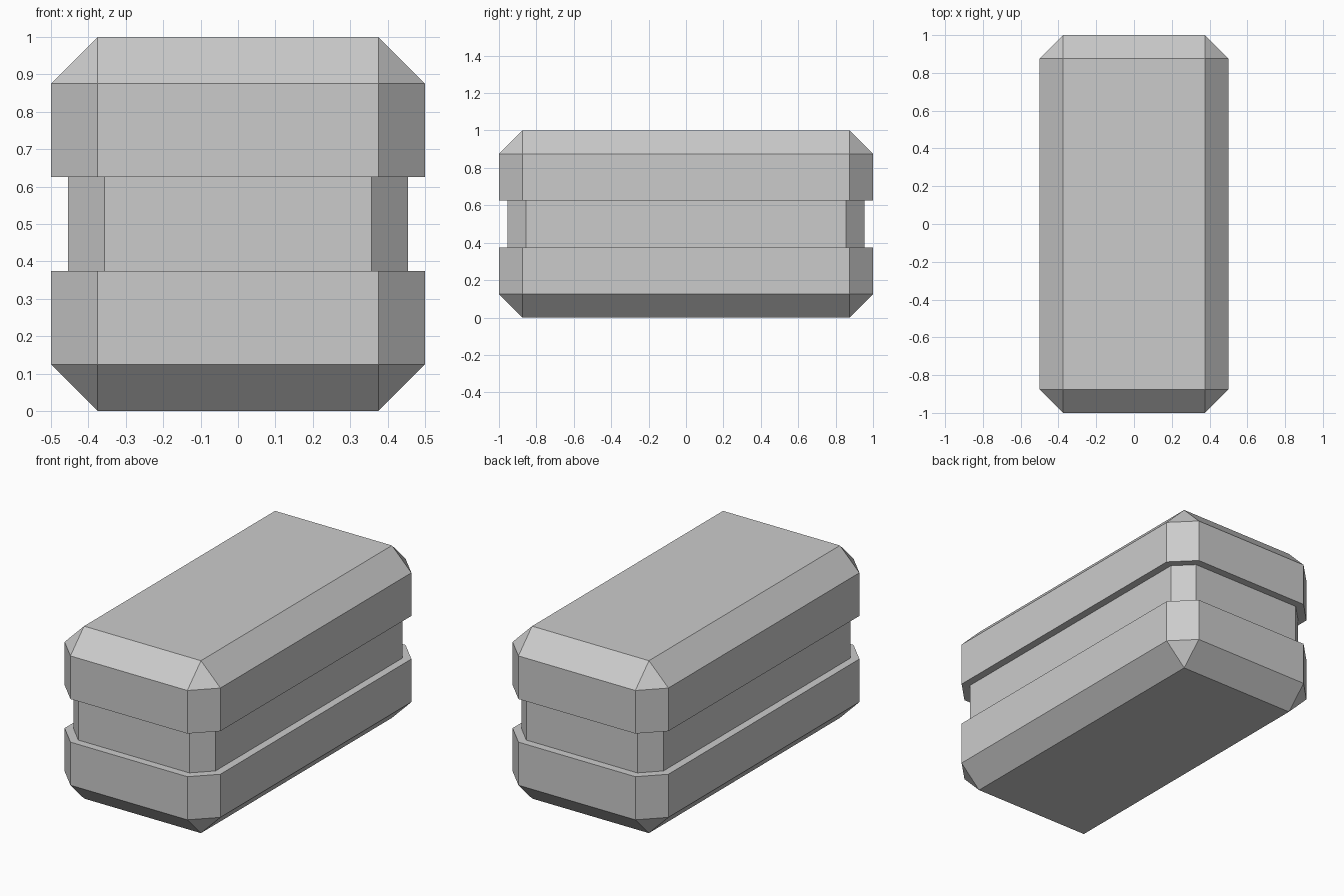
import bpy
import bmesh
import math

cube = bpy.data.objects.get("Cube")
if cube:
    bpy.data.objects.remove(cube, do_unlink=True)

HALF_X, HALF_Y, HEIGHT = 0.5, 1.0, 1.0
CHAMFER = 0.125
GROOVE_DEPTH = 0.045
GROOVE_LOW, GROOVE_HIGH = 0.375, 0.625


def make_material(name, color):
    mat = bpy.data.materials.new(name)
    mat.use_nodes = True
    mat.diffuse_color = color
    mat.node_tree.nodes["Principled BSDF"].inputs["Base Color"].default_value = color
    return mat


def add_ring(bm, inset, cut, z):
    """Rectangle ring with its four corners cut off."""
    hx, hy = HALF_X - inset, HALF_Y - inset
    points = []
    for sx, sy in ((1, 1), (-1, 1), (-1, -1), (1, -1)):
        pair = [(sx * hx, sy * (hy - cut)), (sx * (hx - cut), sy * hy)]
        points += pair if sx * sy > 0 else pair[::-1]
    return [bm.verts.new((x, y, z)) for x, y in points]


# Corner cut that keeps the groove wall parallel to the outer wall
groove_cut = CHAMFER - GROOVE_DEPTH * (1 - math.tan(math.pi / 8))

# Profile from bottom to top: inset, corner cut, height
profile = [
    (CHAMFER, 0, 0),
    (0, CHAMFER, CHAMFER),
    (0, CHAMFER, GROOVE_LOW),
    (GROOVE_DEPTH, groove_cut, GROOVE_LOW),
    (GROOVE_DEPTH, groove_cut, GROOVE_HIGH),
    (0, CHAMFER, GROOVE_HIGH),
    (0, CHAMFER, HEIGHT - CHAMFER),
    (CHAMFER, 0, HEIGHT),
]

# Chamfered block with a groove around its middle
bm = bmesh.new()
rings = [add_ring(bm, *row) for row in profile]
for low, high in zip(rings, rings[1:]):
    for i in range(len(low)):
        j = (i + 1) % len(low)
        bm.faces.new((low[i], low[j], high[j], high[i]))
bm.faces.new(rings[0][::-1])
bm.faces.new(rings[-1])

# Uncut end rings collapse to rectangles, leaving triangular corners
bmesh.ops.remove_doubles(bm, verts=bm.verts, dist=0.0001)
bmesh.ops.recalc_face_normals(bm, faces=bm.faces)

mesh = bpy.data.meshes.new("grooved_block")
bm.to_mesh(mesh)
bm.free()
mesh.materials.append(make_material("light grey", (0.6, 0.6, 0.6, 1)))
block = bpy.data.objects.new("grooved_block", mesh)
bpy.context.collection.objects.link(block)
